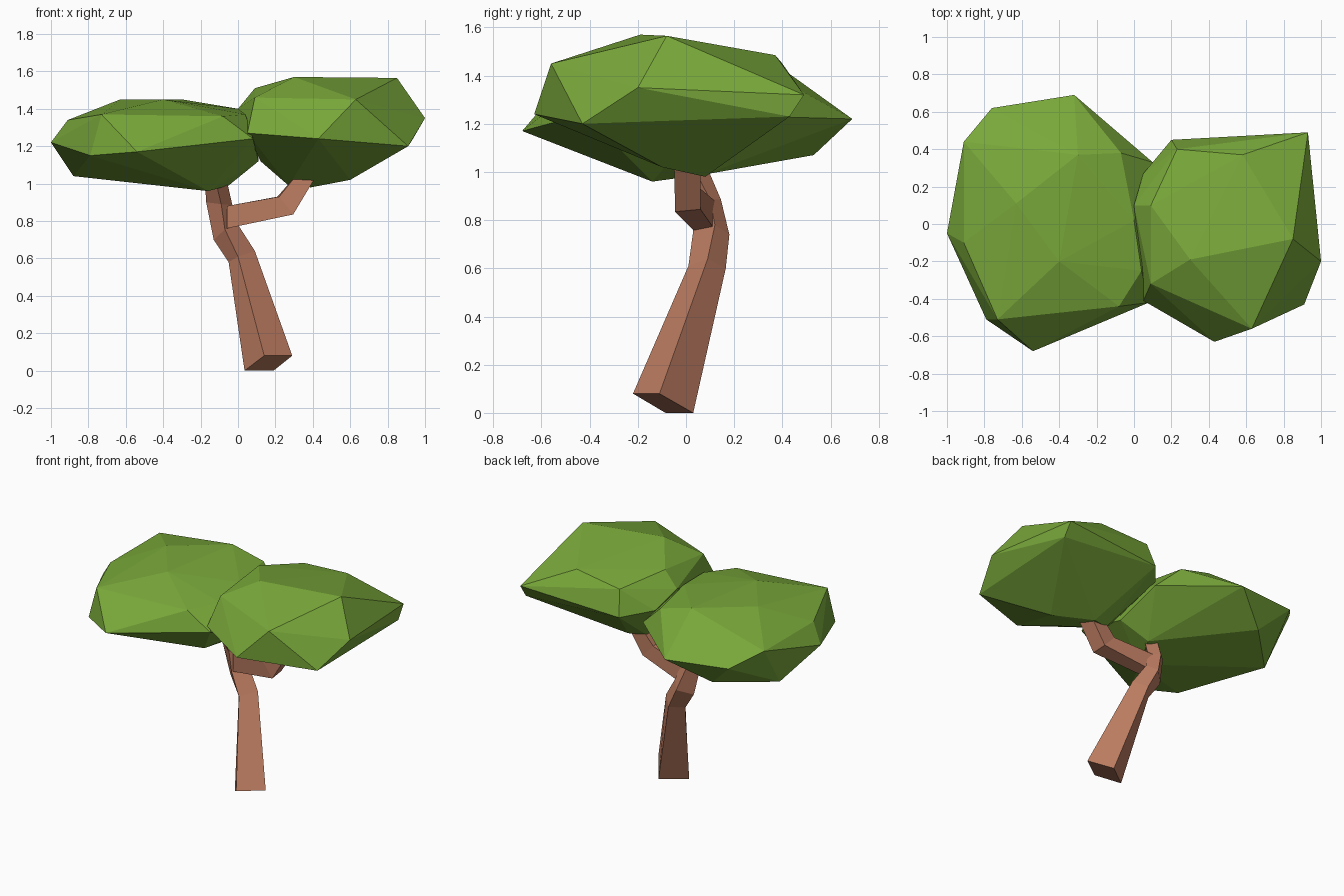
import bpy, bmesh


def material(name, rgb):
    m = bpy.data.materials.new(name)
    m.diffuse_color = (*rgb, 1)
    return m


def finish(bm, name, mat):
    bmesh.ops.recalc_face_normals(bm, faces=bm.faces)
    me = bpy.data.meshes.new(name)
    bm.to_mesh(me)
    bm.free()
    me.materials.append(mat)
    ob = bpy.data.objects.new(name, me)
    bpy.context.collection.objects.link(ob)


def loft(name, rings, mat):
    """Four-sided limb through a list of rings, capped at both ends."""
    bm = bmesh.new()
    vs = [[bm.verts.new(p) for p in r] for r in rings]
    for a, b in zip(vs, vs[1:]):
        for i in range(4):
            j = (i + 1) % 4
            bm.faces.new((a[i], a[j], b[j], b[i]))
    bm.faces.new(vs[0][::-1])
    bm.faces.new(vs[-1])
    finish(bm, name, mat)


def crown(name, points, mat):
    """Faceted leaf mass: the hull of a few corner points."""
    bm = bmesh.new()
    for p in points:
        bm.verts.new(p)
    res = bmesh.ops.convex_hull(bm, input=bm.verts)
    junk = {g for g in res["geom_interior"] + res["geom_unused"]
            if isinstance(g, bmesh.types.BMVert)}
    bmesh.ops.delete(bm, geom=list(junk), context='VERTS')
    finish(bm, name, mat)


bark = material("bark brown", (0.50, 0.20, 0.118))
leaf = material("leaf green", (0.19, 0.39, 0.042))

# Trunk, leaning and bending up into the left crown
loft("trunk", [
    [(.035, -.085, 0), (.19, .03, 0), (.29, -.11, .08), (.14, -.22, .08)],
    [(-.05, .08, .58), (.02, .165, .60), (.09, .09, .64), (0, .01, .61)],
    [(-.13, .10, .70), (-.05, .18, .74), (0, .12, .78), (-.07, .03, .755)],
    [(-.17, .08, .90), (-.10, .145, .885), (-.03, .10, .885), (-.09, .03, .89)],
    [(-.18, 0, 1.06), (-.12, .07, 1.06), (-.07, .01, 1.06), (-.13, -.05, 1.06)],
], bark)

# Side branch, elbowing up into the right crown
loft("branch", [
    [(-.06, .03, .76), (-.06, .12, .76), (-.06, .12, .88), (-.06, .03, .88)],
    [(.295, -.045, .835), (.29, .06, .845), (.21, .06, .93), (.22, -.04, .93)],
    [(.43, -.05, 1.06), (.43, .06, 1.06), (.325, .06, 1.06), (.325, -.04, 1.06)],
], bark)

# Left crown, wide and low
crown("left_crown", [
    (-1, -.05, 1.22), (-.91, -.10, 1.34), (-.91, .44, 1.34), (-.76, .62, 1.245),
    (-.32, .69, 1.22), (-.63, .11, 1.45), (-.40, -.20, 1.45), (-.30, .37, 1.45),
    (-.07, .38, 1.39), (.10, .33, 1.23), (0, .02, 1.40), (.04, -.25, 1.37),
    (-.08, -.44, 1.36), (.08, -.42, 1.24), (-.54, -.68, 1.17), (-.79, -.51, 1.15),
    (-.73, -.51, 1.37), (-.88, .23, 1.04), (-.576, .53, 1.07), (-.16, -.14, .96),
    (-.05, .08, .99), (.11, 0, 1.12),
], leaf)

# Right crown, taller
crown("right_crown", [
    (.93, .49, 1.32), (.93, .43, 1.23), (1, -.20, 1.35), (.91, -.43, 1.20),
    (.63, -.56, 1.45), (.43, -.63, 1.24), (.85, -.08, 1.565), (.30, -.19, 1.57),
    (.58, .37, 1.485), (.23, .40, 1.45), (.20, .45, 1.28), (.09, .10, 1.51),
    (0, .10, 1.40), (.05, .27, 1.30), (.09, -.32, 1.46), (.05, -.41, 1.27),
    (.12, -.10, 1.12), (.27, .05, .99), (.39, .08, .98), (.60, -.10, 1.02),
], leaf)
